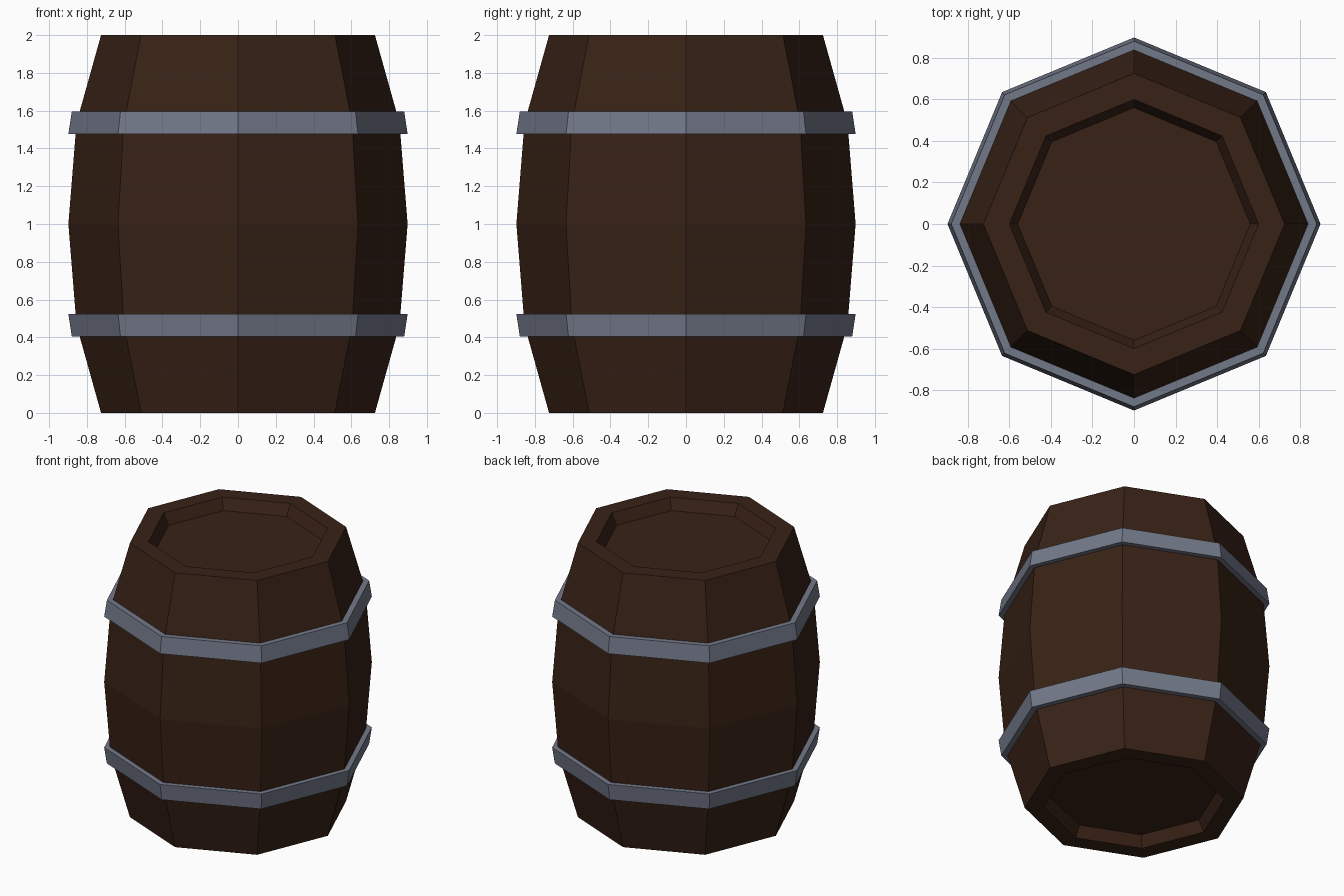
import bpy, bmesh, math

if "Cube" in bpy.data.objects:
    bpy.data.objects.remove(bpy.data.objects["Cube"])

SIDES = 8


def material(name, color):
    m = bpy.data.materials.new(name)
    m.diffuse_color = color
    m.use_nodes = True
    m.node_tree.nodes["Principled BSDF"].inputs["Base Color"].default_value = m.diffuse_color
    return m


def lathe(name, profile, mat, closed=False):
    """Spin an (r, z) profile round z; an open profile gets end caps."""
    bm = bmesh.new()
    rings = [[bm.verts.new((r * math.cos(2 * math.pi * i / SIDES),
                            r * math.sin(2 * math.pi * i / SIDES), z))
              for i in range(SIDES)] for r, z in profile]
    pairs = list(zip(rings, rings[1:]))
    if closed:
        pairs.append((rings[-1], rings[0]))
    else:
        bm.faces.new(rings[0])
        bm.faces.new(rings[-1])
    for a, b in pairs:
        for i in range(SIDES):
            j = (i + 1) % SIDES
            bm.faces.new((a[i], a[j], b[j], b[i]))
    bmesh.ops.recalc_face_normals(bm, faces=bm.faces)
    mesh = bpy.data.meshes.new(name)
    bm.to_mesh(mesh)
    bm.free()
    mesh.materials.append(mat)
    obj = bpy.data.objects.new(name, mesh)
    bpy.context.collection.objects.link(obj)
    return obj


wood = material("dark_wood", (0.040, 0.016, 0.008, 1))
iron = material("iron", (0.17, 0.19, 0.25, 1))

# Barrel body: recessed bottom, bulging staves, recessed lid
lower = [(0.56, 0.08), (0.60, 0.0), (0.725, 0.0), (0.855, 0.465)]
upper = [(r, 2 - z) for r, z in reversed(lower)]
lathe("barrel_body", lower + [(0.898, 1.0)] + upper, wood)

# Iron hoops, mirrored about the middle
hoop = [(0.835, 0.405), (0.88, 0.405), (0.898, 0.523), (0.855, 0.523)]
lathe("lower_hoop", hoop, iron, closed=True)
lathe("upper_hoop", [(r, 2 - z) for r, z in hoop], iron, closed=True)
